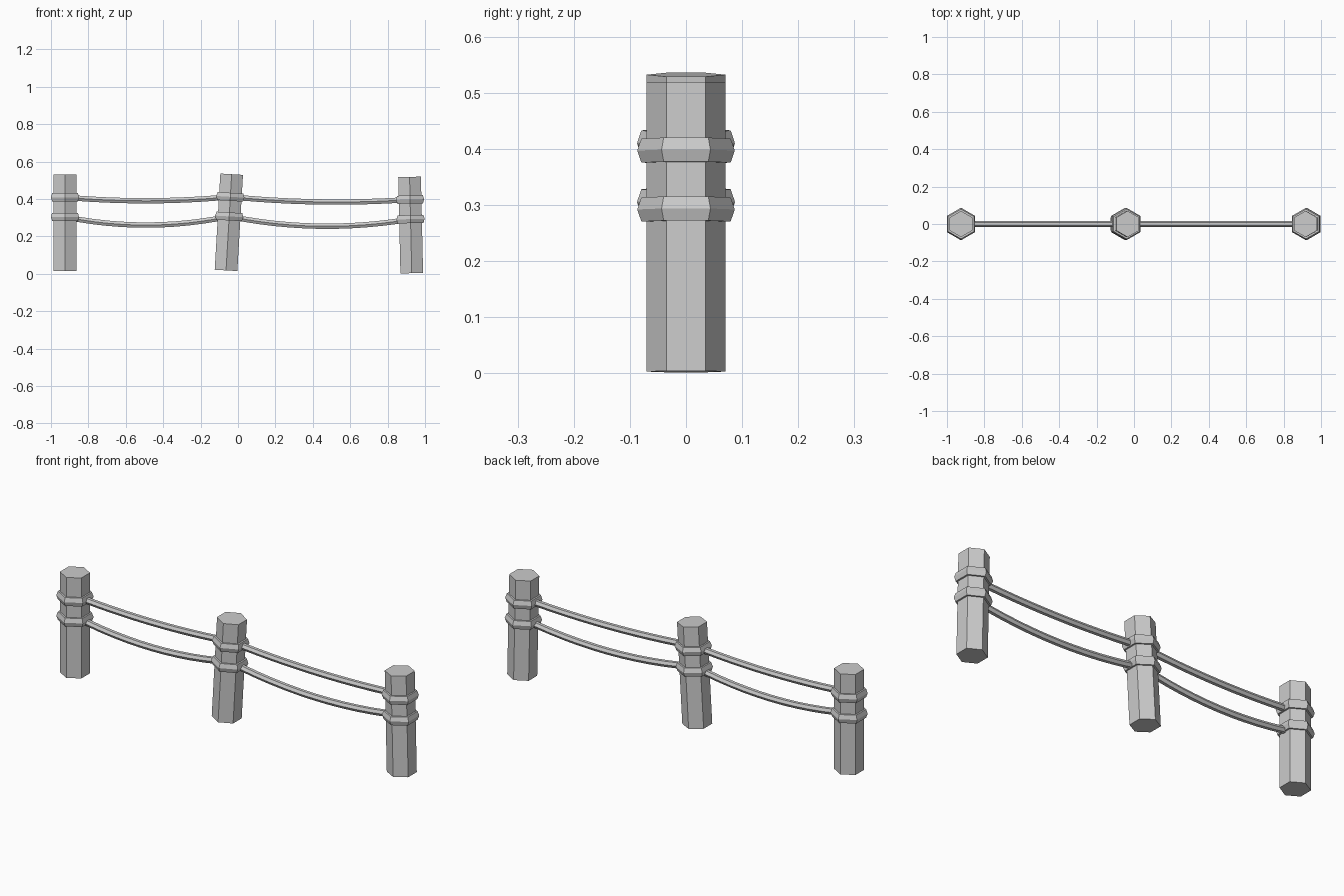
import bpy, math
from mathutils import Vector, Matrix

if "Cube" in bpy.data.objects:
    bpy.data.objects.remove(bpy.data.objects["Cube"])

SIDES = 6
HEIGHT = 0.515
RING_Z = {"upper": 0.394, "lower": 0.289}   # heights along each post


def make_object(name, verts, faces, matrix=Matrix()):
    mesh = bpy.data.meshes.new(name)
    mesh.from_pydata([matrix @ Vector(v) for v in verts], [], faces)
    obj = bpy.data.objects.new(name, mesh)
    bpy.context.collection.objects.link(obj)
    return obj


def hexagon(r, z):
    # corners point along +y and -y
    return [(r * math.sin(i * math.tau / SIDES), -r * math.cos(i * math.tau / SIDES), z)
            for i in range(SIDES)]


def loft(loops, closed=False):
    # quads between successive hexagonal loops, capped or joined into a ring
    n = len(loops)
    verts = [v for loop in loops for v in loop]
    faces = []
    for k in range(n if closed else n - 1):
        a, b = k * SIDES, (k + 1) % n * SIDES
        for i in range(SIDES):
            j = (i + 1) % SIDES
            faces.append((a + i, a + j, b + j, b + i))
    if not closed:
        faces.append(tuple(reversed(range(SIDES))))
        faces.append(tuple(range((n - 1) * SIDES, n * SIDES)))
    return verts, faces


# posts with two rope wraps each: base x, base z, lean in degrees
posts = {"left": (-0.925, 0.015, 0), "middle": (-0.064, 0.018, 3.35), "right": (0.929, 0.003, -1.3)}
anchors = {}
for side, (x, z, lean) in posts.items():
    m = Matrix.Translation((x, 0, z)) @ Matrix.Rotation(math.radians(lean), 4, 'Y')
    make_object(side + "_post", *loft([hexagon(0.07, 0), hexagon(0.07, HEIGHT)]), m)
    for level, h in RING_Z.items():
        profile = [(0.06, -0.0215), (0.0795, -0.0215), (0.087, 0), (0.0795, 0.0215), (0.06, 0.0215)]
        loops = [hexagon(r, h + dz) for r, dz in profile]
        make_object(f"{side}_{level}_rope_wrap", *loft(loops, closed=True), m)
        anchors[side, level] = m @ Vector((0, 0, h))


# sagging ropes between neighbouring posts
def rope(name, p, q, sag, r=0.0165, steps=12):
    loops = []
    for k in range(steps + 1):
        t = k / steps
        c = p.lerp(q, t) - Vector((0, 0, 4 * sag * t * (1 - t)))
        slope = (q.z - p.z - 4 * sag * (1 - 2 * t)) / (q.x - p.x)
        normal = Vector((-slope, 0, 1)).normalized()
        loops.append([c + Vector((0, r * math.cos(a), 0)) + normal * r * math.sin(a)
                      for a in (i * math.tau / SIDES for i in range(SIDES))])
    make_object(name, *loft(loops))


for a, b in (("left", "middle"), ("middle", "right")):
    for level, sag in (("upper", 0.02), ("lower", 0.045)):
        rope(f"{a}_to_{b}_{level}_rope", anchors[a, level], anchors[b, level], sag)
